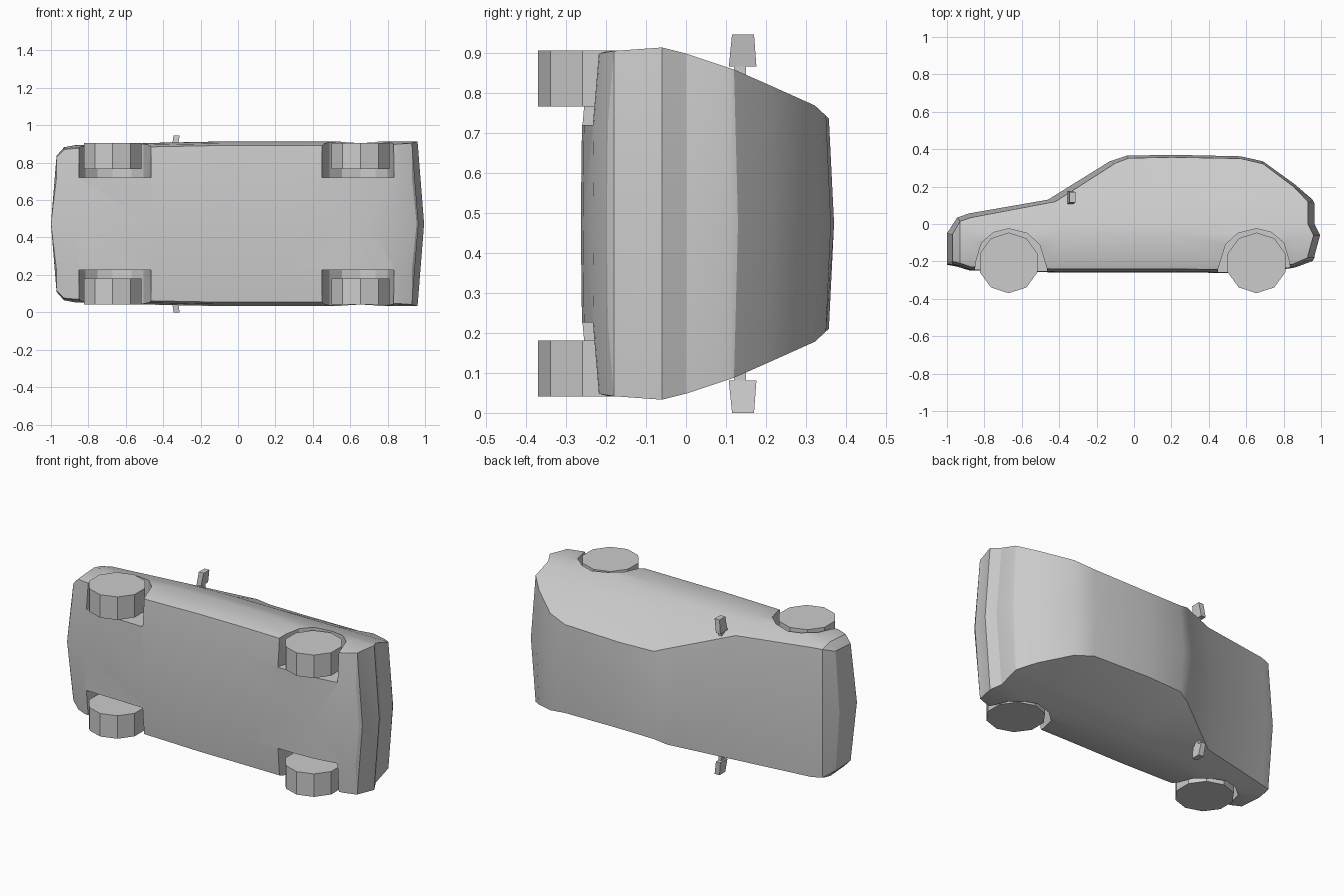
import bpy
import bmesh
from math import pi, sin, cos, radians

cube = bpy.data.objects.get("Cube")
if cube:
    bpy.data.objects.remove(cube)

MID = 0.473  # the car lies on its side: length on x, height on y, width on z

grey = bpy.data.materials.new("plain grey")
grey.use_nodes = True
tone = (0.6, 0.6, 0.6, 1)
grey.diffuse_color = tone
grey.node_tree.nodes["Principled BSDF"].inputs["Base Color"].default_value = tone


def finish(name, bm):
    bmesh.ops.recalc_face_normals(bm, faces=bm.faces)
    mesh = bpy.data.meshes.new(name)
    bm.to_mesh(mesh)
    bm.free()
    mesh.materials.append(grey)
    obj = bpy.data.objects.new(name, mesh)
    bpy.context.collection.objects.link(obj)
    return obj


def loft(name, rings):
    """Closed solid through matching rings of points."""
    bm = bmesh.new()
    rows = [[bm.verts.new(p) for p in ring] for ring in rings]
    n = len(rows[0])
    for a, b in zip(rows, rows[1:]):
        for i in range(n):
            j = (i + 1) % n
            bm.faces.new((a[i], a[j], b[j], b[i]))
    bm.faces.new(rows[0])
    bm.faces.new(rows[-1])
    return finish(name, bm)


def prism(name, outline, inner, outer, side):
    return loft(name, [[(x, y, MID + side * w) for x, y in outline]
                       for w in (inner, outer)])


# Half width of the body side at each height
SIDE = [(0.36, 0.26), (0.32, 0.297), (0.12, 0.385), (0, 0.425),
        (-0.06, 0.44), (-0.2, 0.43), (-0.26, 0.413)]


def half_width(y):
    for (ya, wa), (yb, wb) in zip(SIDE, SIDE[1:]):
        if y >= yb:
            return wa + (wb - wa) * (ya - y) / (ya - yb)
    return SIDE[-1][1]


# Stations: x, centre offset in x, centre top, edge top, width scale, sill height
STATIONS = [
    (-0.97, -0.03, -0.05, -0.055, 0.83, -0.2),
    (-0.93, -0.015, 0.035, 0.015, 0.93, -0.21),
    (-0.87, -0.01, 0.057, 0.035, 0.955, -0.23),
    (-0.42, -0.04, 0.13, 0.12, 0.985, -0.24),
    (-0.1, -0.03, 0.335, 0.325, 1, -0.24),
    (-0.03, -0.01, 0.365, 0.352, 1, -0.24),
    (0.2, 0, 0.37, 0.357, 1, -0.24),
    (0.57, 0, 0.362, 0.35, 1, -0.245),
    (0.69, 0, 0.335, 0.322, 1, -0.24),
    (0.85, 0.01, 0.212, 0.202, 1, -0.215),
    (0.93, 0.025, 0.13, 0.12, 1, -0.18),
]


def section(bm, station, tail):
    x, bulge, top, edge, scale, sill = station
    ys = [edge] + [min(y, edge - 0.01 * (i + 1))
                   for i, y in enumerate((0.12, 0, -0.06))]
    ys += [max(-0.2, sill + 0.01), sill]
    pts = [(x + (0.03 if tail and i == 3 else 0), y, half_width(y) * scale)
           for i, y in enumerate(ys)]
    pts.append((x, sill - 0.015, 0.25))
    right, left = [[bm.verts.new((px, y, MID + s * w)) for px, y, w in pts]
                   for s in (-1, 1)]
    crown = bm.verts.new((x + bulge, top, MID))
    keel = bm.verts.new((x + bulge, sill - 0.018, MID))
    return right, left, crown, keel


def make_body():
    bm = bmesh.new()
    secs = [section(bm, s, s is STATIONS[-1]) for s in STATIONS]
    loops = [[c] + r + [k] + l[::-1] for r, l, c, k in secs]
    for a, b in zip(loops, loops[1:]):
        for i in range(len(a)):
            j = (i + 1) % len(a)
            bm.faces.new((a[i], a[j], b[j], b[i]))
    # Bowed nose and tail
    for (r, l, c, k), bow in ((secs[0], -0.03), (secs[-1], 0.035)):
        mids = [c] + [bm.verts.new((v.co.x + bow, v.co.y, MID))
                      for v in r[1:-1]] + [k]
        for i in range(len(mids) - 1):
            bm.faces.new((r[i], mids[i], mids[i + 1], r[i + 1]))
            bm.faces.new((l[i], mids[i], mids[i + 1], l[i + 1]))
    return finish("car_body", bm)


body = make_body()

# Wheels and the arches cut for them
ARCH = [(-0.2, -0.4), (-0.175, -0.2), (-0.145, -0.1), (-0.08, -0.045),
        (0, -0.025), (0.1, -0.05), (0.165, -0.11), (0.205, -0.24), (0.205, -0.4)]
for end, cx, flip in (("front", -0.67, 1), ("rear", 0.655, -1)):
    for label, side in (("left", 1), ("right", -1)):
        arch = prism(f"{end}_{label}_arch_cutter",
                     [(cx + flip * x, y) for x, y in ARCH], 0.247, 0.6, side)
        arch.hide_render = True
        arch.hide_viewport = True
        cut = body.modifiers.new("arch", 'BOOLEAN')
        cut.operation = 'DIFFERENCE'
        cut.solver = 'EXACT'
        cut.object = arch
        rim = [(cx + 0.162 * sin(i * pi / 5), -0.208 + 0.162 * cos(i * pi / 5))
               for i in range(10)]
        prism(f"{end}_{label}_wheel", rim, 0.292, 0.432, side)

# Apply the cuts, then drop the cutters
bpy.context.view_layer.update()
graph = bpy.context.evaluated_depsgraph_get()
cut_mesh = bpy.data.meshes.new_from_object(body.evaluated_get(graph))
body.modifiers.clear()
body.data = cut_mesh
for obj in list(bpy.data.objects):
    if obj.name.endswith("arch_cutter"):
        bpy.data.objects.remove(obj)

bpy.ops.object.select_all(action='DESELECT')
body.select_set(True)
bpy.context.view_layer.objects.active = body
bpy.ops.object.shade_smooth_by_angle(angle=radians(25))

# Door mirrors: short stem and slanted housing
for label, side in (("left", 1), ("right", -1)):
    def ring(x0, x1, y0, y1, w):
        return [(x, y, MID + side * w)
                for x, y in ((x0, y0), (x1, y0), (x1, y1), (x0, y1))]
    loft(f"{label}_mirror", [ring(-0.355, -0.325, 0.107, 0.176, 0.392),
                             ring(-0.345, -0.312, 0.115, 0.17, 0.473)])
    loft(f"{label}_mirror_stem", [ring(-0.345, -0.325, 0.12, 0.15, 0.36),
                                  ring(-0.345, -0.325, 0.12, 0.15, 0.4)])
